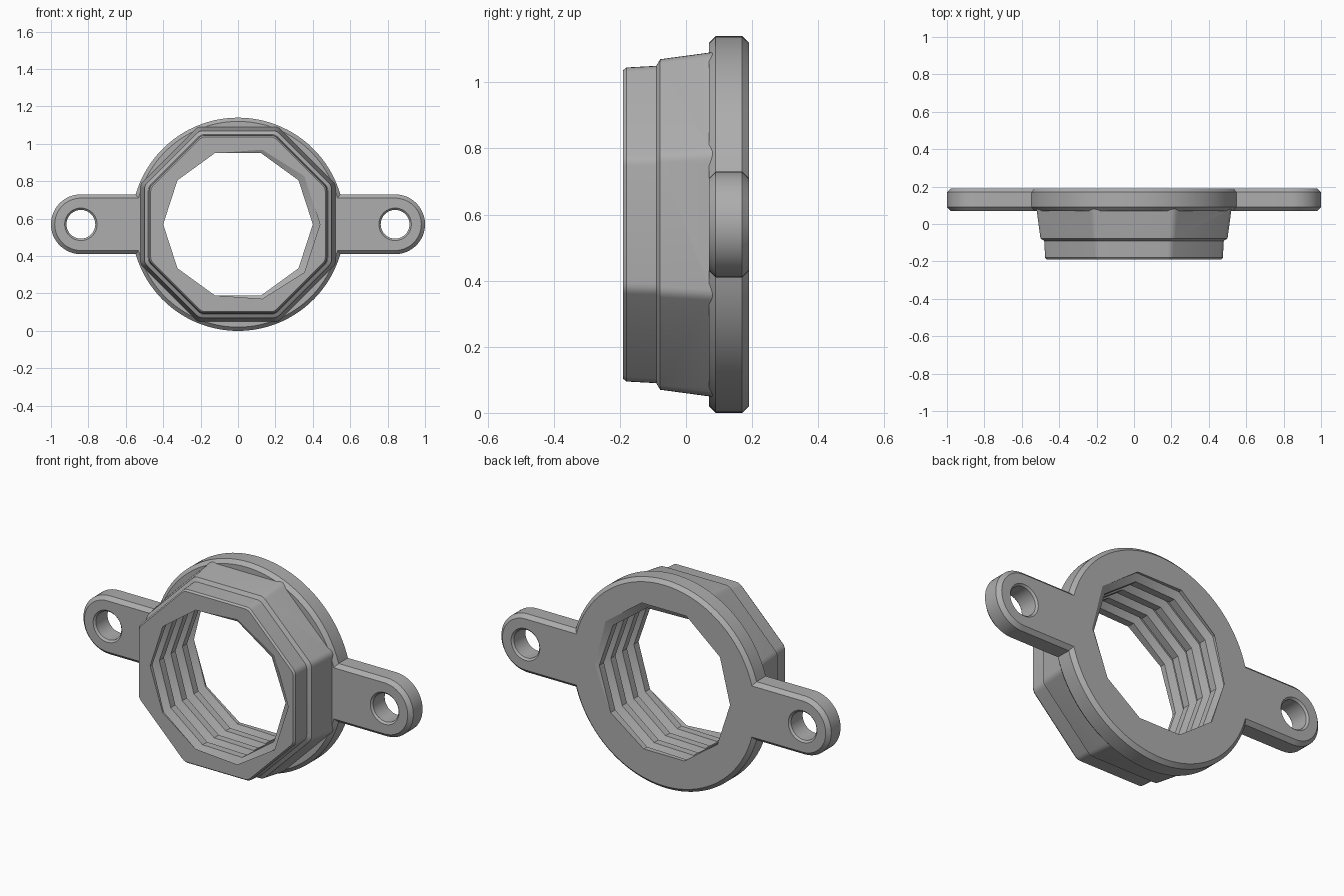
import bpy, bmesh, math

if "Cube" in bpy.data.objects:
    bpy.data.objects.remove(bpy.data.objects["Cube"])

CZ = 0.57                      # height of the ring axis
Y0, Y1 = -0.19, 0.19           # front and back of the whole part

grey = bpy.data.materials.new("plain grey")
grey.diffuse_color = (0.42, 0.42, 0.42, 1)
grey.use_nodes = True
grey.node_tree.nodes["Principled BSDF"].inputs["Base Color"].default_value = grey.diffuse_color


def finish(bm, name):
    bmesh.ops.recalc_face_normals(bm, faces=bm.faces[:])
    me = bpy.data.meshes.new(name)
    bm.to_mesh(me)
    bm.free()
    me.materials.append(grey)
    ob = bpy.data.objects.new(name, me)
    bpy.context.collection.objects.link(ob)
    return ob


def loft(name, sections):
    """Closed solid through (y, [(x, z), ...]) outlines."""
    bm = bmesh.new()
    rings = [[bm.verts.new((x, y, CZ + z)) for x, z in pts] for y, pts in sections]
    n = len(rings[0])
    for a, b in zip(rings, rings[1:]):
        for i in range(n):
            j = (i + 1) % n
            bm.faces.new((a[i], a[j], b[j], b[i]))
    bm.faces.new(rings[0])
    bm.faces.new(rings[-1])
    return finish(bm, name)


def arc(cx, r, a0, a1, n):
    return [(cx + r * math.cos(a0 + (a1 - a0) * i / n),
             r * math.sin(a0 + (a1 - a0) * i / n)) for i in range(n + 1)]


def flange_outline(inset):
    """Round plate with a round-ended ear on each side."""
    R, r, h = 0.57 - inset, 0.16 - inset, math.pi / 2
    a = math.asin(r / R)
    half = arc(0.84, r, -h, h, 24) + arc(0, R, a, math.pi - a, 48)
    return half + [(-x, -z) for x, z in half]


def octagon(apothem, rr=0.045):
    """Octagon with flat top and softly rounded corners."""
    pts, e = [], math.pi / 8
    d = (apothem - rr) / math.cos(e)
    for k in range(8):
        c = e + k * math.pi / 4
        pts += [(x + d * math.cos(c), z + d * math.sin(c))
                for x, z in arc(0, rr, c - e, c + e, 3)]
    return pts


def thread_cutter():
    """Ten-sided bore carrying a helical trapezoid thread."""
    crest, root, p, lo, hi = 0.40, 0.438, 0.1, -0.3, 0.3
    bm, cache = bmesh.new(), {}

    def point(j, k):
        base = Y0 - p * (j - 5) / 10
        offs = (-0.2, 0.2, 0.4, 0.6)[k % 4]
        y = min(max(base + (k // 4 + offs) * p, lo), hi)
        u = abs(((y - base) / p + 0.5) % 1 - 0.5)      # distance from crest
        r = crest + (root - crest) * min(max((u - 0.2) / 0.2, 0), 1)
        a = math.tau * (j % 10) / 10
        co = (r * math.cos(a), y, CZ + r * math.sin(a))
        key = tuple(round(c, 5) + 0.0 for c in co)
        if key not in cache:
            cache[key] = bm.verts.new(co)
        return cache[key]

    for j in range(10):
        for k in range(-20, 48):
            quad = (point(j, k), point(j, k + 1), point(j + 1, k + 1), point(j + 1, k))
            vs = list(dict.fromkeys(quad))
            if len(vs) > 2:
                bm.faces.new(vs)
    bmesh.ops.holes_fill(bm, edges=[e for e in bm.edges if e.is_boundary], sides=0)
    bmesh.ops.triangulate(bm, faces=bm.faces[:])
    return finish(bm, "thread_cutter")


def boolean(ob, other, op):
    m = ob.modifiers.new(op, 'BOOLEAN')
    m.operation, m.object, m.solver = op, other, 'EXACT'
    bpy.context.view_layer.objects.active = ob
    bpy.ops.object.modifier_apply(modifier=m.name)
    bpy.data.objects.remove(other)


# flange plate with ears, chamfered on both sides
part = loft("threaded_flange", [(0.07, flange_outline(0.02)), (0.09, flange_outline(0)),
                                (0.17, flange_outline(0)), (Y1, flange_outline(0.02))])

# stepped octagonal collar
collar = loft("collar", [(y, octagon(a)) for y, a in (
    (Y0, 0.467), (-0.18, 0.475), (-0.09, 0.48), (-0.078, 0.50), (0.07, 0.52), (0.12, 0.525))])
boolean(part, collar, 'UNION')

# threaded bore
boolean(part, thread_cutter(), 'DIFFERENCE')

# screw holes with small countersinks
for s in (-1, 1):
    hole = loft("screw_hole", [(y, arc(s * 0.84, r, 0, math.tau, 40)[:-1]) for y, r in (
        (0.05, 0.107), (0.07, 0.087), (0.08, 0.077), (0.18, 0.077), (0.19, 0.087), (0.21, 0.107))])
    boolean(part, hole, 'DIFFERENCE')

# smooth the round walls, keep the edges crisp
bpy.ops.object.select_all(action='DESELECT')
part.select_set(True)
bpy.context.view_layer.objects.active = part
bpy.ops.object.shade_smooth_by_angle(angle=math.radians(25))
